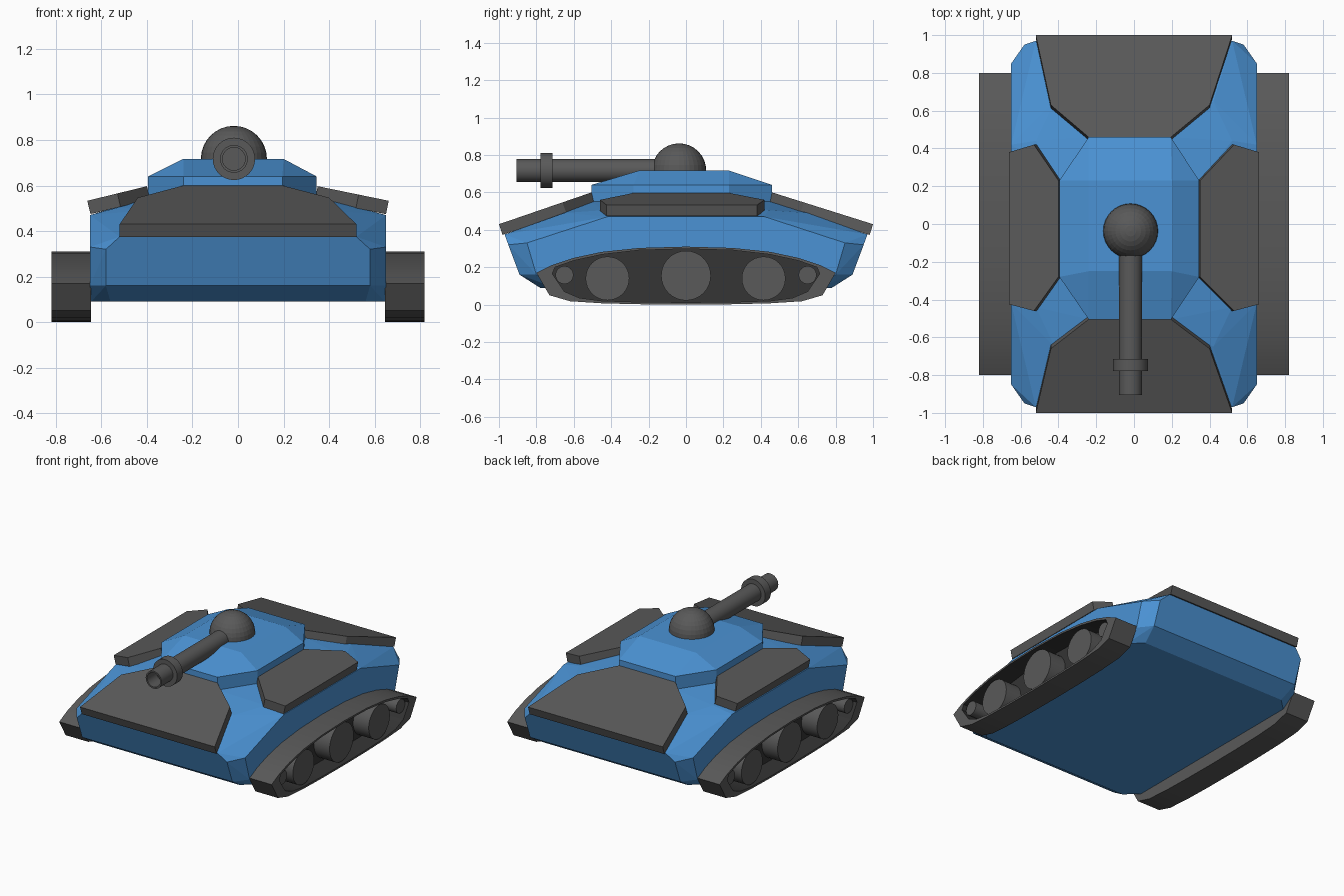
import bpy, bmesh, math
from mathutils import Vector, Matrix

if "Cube" in bpy.data.objects:
    bpy.data.objects.remove(bpy.data.objects["Cube"])


def material(name, rgb):
    m = bpy.data.materials.new(name)
    m.diffuse_color = (*rgb, 1)
    m.use_nodes = True
    m.node_tree.nodes["Principled BSDF"].inputs["Base Color"].default_value = m.diffuse_color
    return m


BLUE = material("blue_paint", (0.07, 0.29, 0.66))
GREY = material("dark_grey", (0.1, 0.1, 0.1))
DARK = material("recess_grey", (0.035, 0.035, 0.035))


def finish(bm, name, mat):
    bmesh.ops.recalc_face_normals(bm, faces=bm.faces[:])
    me = bpy.data.meshes.new(name)
    bm.to_mesh(me)
    bm.free()
    me.materials.append(mat)
    ob = bpy.data.objects.new(name, me)
    bpy.context.collection.objects.link(ob)
    return ob


def smooth(ob):
    bpy.ops.object.select_all(action='DESELECT')
    bpy.context.view_layer.objects.active = ob
    ob.select_set(True)
    bpy.ops.object.shade_smooth_by_angle(angle=math.radians(30))


def hull(name, pts, mat):
    """Faceted convex body around the given points."""
    bm = bmesh.new()
    for p in pts:
        bm.verts.new(p)
    bmesh.ops.convex_hull(bm, input=bm.verts[:])
    bmesh.ops.delete(bm, geom=[v for v in bm.verts if not v.link_faces], context='VERTS')
    bmesh.ops.dissolve_limit(bm, angle_limit=math.radians(1.5), verts=bm.verts[:], edges=bm.edges[:])
    return finish(bm, name, mat)


def plate(name, top, thickness=0.06):
    """Armour slab: top outline pushed down along its normal."""
    pts = [Vector(p) for p in top]
    n = (pts[1] - pts[0]).cross(pts[2] - pts[0]).normalized()
    if n.z < 0:
        n = -n
    bm = bmesh.new()
    f = bm.faces.new([bm.verts.new(p) for p in pts])
    ext = bmesh.ops.extrude_face_region(bm, geom=[f])
    bmesh.ops.translate(bm, vec=-n * thickness,
                        verts=[g for g in ext['geom'] if isinstance(g, bmesh.types.BMVert)])
    if not f.is_valid or len(bm.faces) < len(pts) + 2:
        bm.faces.new([bm.verts.new(p) for p in pts])
        bmesh.ops.remove_doubles(bm, verts=bm.verts[:], dist=1e-5)
    return finish(bm, name, GREY)


# Turret: octagonal skirt rising to a rectangular roof
OCT = [(-.24, .46), (.195, .46), (.345, .23), (.345, -.28),
       (.195, -.505), (-.24, -.505), (-.395, -.28), (-.395, .23)]
ROOF = [(x, y, .717) for x in (-.24, .2) for y in (-.25, .23)]
hull("turret", [(x, y, z) for x, y in OCT for z in (.53, .64)] + ROOF, BLUE)

# Hull: deck octagon plus mirrored corner points
corner = [(.52, .97, .375), (.58, .95, .32), (.65, .85, .33), (.65, .42, .47),
          (.52, .44, .505), (.42, .65, .49),
          (.58, .89, .16), (.65, .80, .16), (.56, .78, .09), (.645, .70, .09)]
body = [(sx * x, sy * y, z) for x, y, z in corner for sx in (-1, 1) for sy in (-1, 1)]
hull("hull", body + [(x, y, .55) for x, y in OCT], BLUE)

# Sloped armour plates, front and back
for name, s, y_mid, y_in in (("front_plate", -1, .66, .505), ("back_plate", 1, .63, .46)):
    k = .17 / (1 - y_in)
    out = [(-.52, 1), (.52, 1), (.40, y_mid), (.195, y_in), (-.24, y_in), (-.44, y_mid)]
    plate(name, [(x, s * y, .43 + (1 - y) * k) for x, y in out])

# Sloped armour plates, left and right
for name, s, x_in in (("left_plate", -1, .40), ("right_plate", 1, .35)):
    k = .064 / (.662 - x_in)
    out = [(.662, -.425), (.662, .38), (.53, .42), (x_in, .23), (x_in, -.28), (.53, -.46)]
    plate(name, [(s * x, y, .533 + (.662 - x) * k) for x, y in out])

# Dome on the roof
CX, CY, CZ = -.018, -.037, .717
bm = bmesh.new()
bmesh.ops.create_uvsphere(bm, u_segments=32, v_segments=16, radius=.145,
                          matrix=Matrix.Translation((CX, CY, CZ)))
finish(bm, "dome", GREY)

# Gun barrel with collar and open bore, turned around its axis
profile = [(0, -.80), (.05, -.80), (.05, -.905), (.061, -.905), (.061, -.778), (.093, -.778),
           (.093, -.715), (.061, -.715), (.061, -.04), (0, -.04)]
bm = bmesh.new()
vs = [bm.verts.new((CX + r, y, CZ)) for r, y in profile]
es = [bm.edges.new(p) for p in zip(vs, vs[1:])]
bmesh.ops.spin(bm, geom=vs + es, cent=(CX, 0, CZ), axis=(0, 1, 0), angle=math.tau, steps=32)
bmesh.ops.remove_doubles(bm, verts=bm.verts[:], dist=1e-5)
smooth(finish(bm, "gun_barrel", GREY))

# Track outline and recess outline (half, from bottom centre to top centre)
OUTER = [(0, 0), (.25, .002), (.45, .007), (.62, .018), (.73, .05), (.80, .17),
         (.715, .212), (.60, .25), (.45, .282), (.25, .303), (0, .31)]
INNER = [(0, .012), (.25, .014), (.45, .020), (.57, .036), (.65, .07), (.715, .165),
         (.70, .20), (.60, .235), (.45, .268), (.25, .291), (0, .298)]
X_IN, X_FLOOR, X_OUT = .645, .68, .82


def loop(half):
    return half + [(-y, z) for y, z in half[-2:0:-1]]


def track(name, s):
    bm = bmesh.new()
    rings = [[bm.verts.new((s * x, y, z)) for y, z in loop(h)]
             for h, x in ((OUTER, X_IN), (OUTER, X_OUT), (INNER, X_OUT), (INNER, X_FLOOR))]
    n = len(rings[0])
    for a, b in zip(rings, rings[1:]):
        for i in range(n):
            j = (i + 1) % n
            bm.faces.new((a[i], a[j], b[j], b[i]))
    bm.faces.new(rings[0])
    bm.faces.new(rings[3])
    ob = finish(bm, name, GREY)
    # dark recess: wall and floor
    ob.data.materials.append(DARK)
    for f in ob.data.polygons[2 * n:3 * n]:
        f.material_index = 1
    ob.data.polygons[-1].material_index = 1
    smooth(ob)


# Tracks and road wheels, both sides
WHEELS = [(-.65, .158, .048), (-.42, .14, .117), (0, .155, .133), (.415, .14, .117), (.65, .158, .048)]
for side, s in (("left", -1), ("right", 1)):
    track(side + "_track", s)
    for i, (y, z, r) in enumerate(WHEELS):
        bm = bmesh.new()
        bmesh.ops.create_cone(bm, cap_ends=True, segments=32, radius1=r, radius2=r, depth=.13,
                              matrix=Matrix.Translation((s * .735, y, z)) @ Matrix.Rotation(math.pi / 2, 4, 'Y'))
        smooth(finish(bm, f"{side}_wheel_{i + 1}", GREY))
